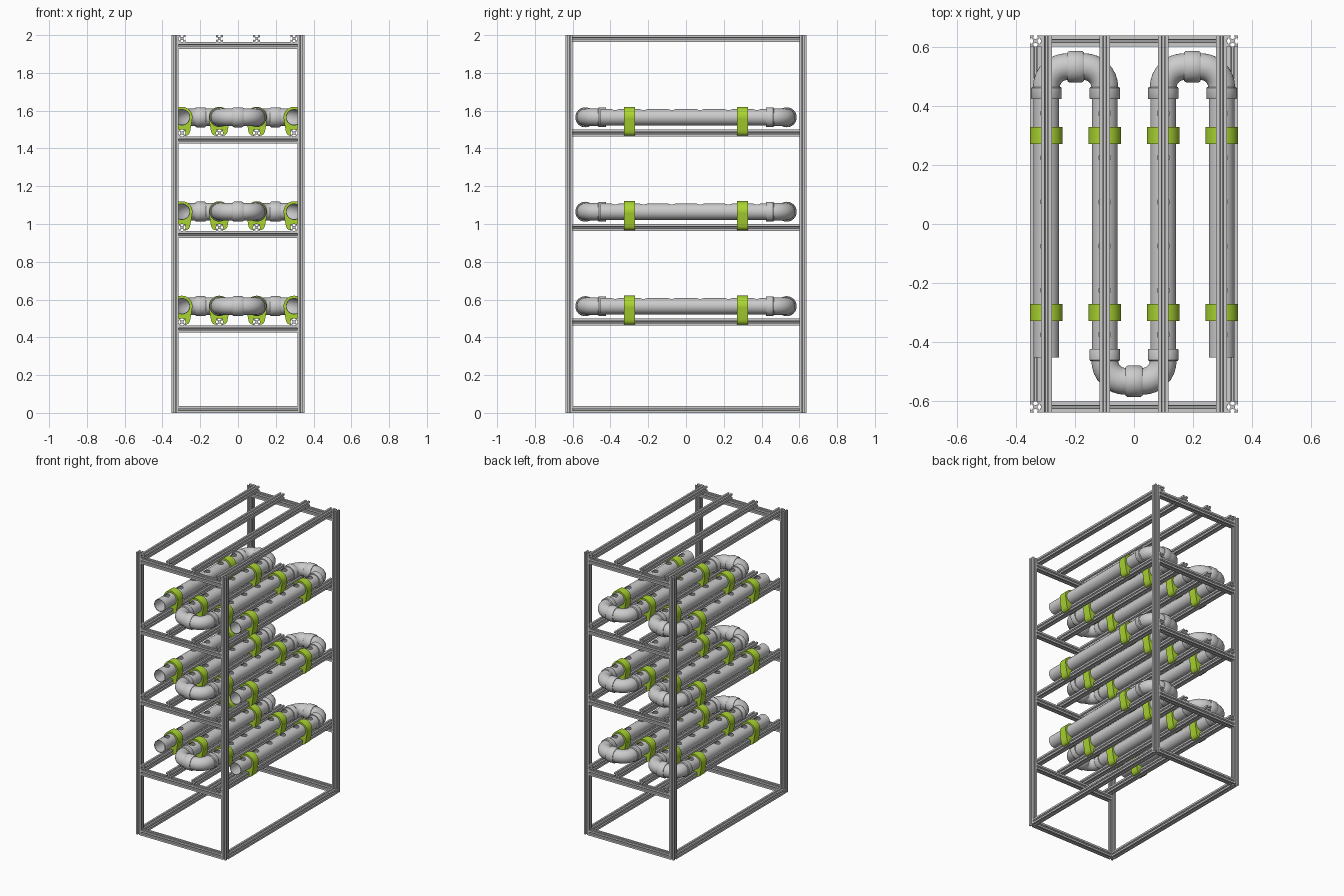
import bpy, bmesh
from math import sin, cos, pi, radians

if "Cube" in bpy.data.objects:
    bpy.data.objects.remove(bpy.data.objects["Cube"])

H = 0.0185            # half width of the slotted bar
PX, PY = 0.334, 0.62  # post centres
XS = [-0.297, -0.099, 0.099, 0.297]   # rail and pipe columns
LEVELS = [0.5, 1.0, 1.5]              # shelf tops
PIPE_UP = 0.065                       # pipe axis above shelf top
R = 0.0435                            # pipe radius

lime = bpy.data.materials.new("lime")
lime.diffuse_color = (0.40, 0.66, 0.03, 1)
lime.use_nodes = True
lime.node_tree.nodes["Principled BSDF"].inputs["Base Color"].default_value = lime.diffuse_color


def finish(name, bm, smooth=False, mat=None):
    bmesh.ops.recalc_face_normals(bm, faces=bm.faces)
    me = bpy.data.meshes.new(name)
    bm.to_mesh(me)
    bm.free()
    ob = bpy.data.objects.new(name, me)
    bpy.context.collection.objects.link(ob)
    if mat:
        me.materials.append(mat)
    if smooth:
        smooth_shade(ob)
    return ob


def smooth_shade(ob):
    bpy.ops.object.select_all(action='DESELECT')
    ob.select_set(True)
    bpy.context.view_layer.objects.active = ob
    bpy.ops.object.shade_smooth_by_angle(angle=radians(35))


def prism(name, pts, length, **kw):
    """Extrude an xz outline along y, centred."""
    bm = bmesh.new()
    f = bm.faces.new([bm.verts.new((x, -length / 2, z)) for x, z in pts])
    ext = bmesh.ops.extrude_face_region(bm, geom=[f])
    vs = [v for v in ext["geom"] if isinstance(v, bmesh.types.BMVert)]
    bmesh.ops.translate(bm, vec=(0, length, 0), verts=vs)
    return finish(name, bm, **kw)


def bridge(bm, a, b):
    n = len(a)
    for i in range(n):
        bm.faces.new((a[i], a[(i + 1) % n], b[(i + 1) % n], b[i]))


def lathe(name, profile, n=32, **kw):
    """Revolve a closed (y, radius) profile around the y axis."""
    bm = bmesh.new()
    rings = [[bm.verts.new((r * cos(2 * pi * i / n), y, r * sin(2 * pi * i / n)))
              for i in range(n)] for y, r in profile]
    for k in range(len(rings)):
        bridge(bm, rings[k - 1], rings[k])
    return finish(name, bm, smooth=True, **kw)


def place(src, loc, rot=(0, 0, 0)):
    ob = src.copy()
    ob.location, ob.rotation_euler = loc, rot
    bpy.context.collection.objects.link(ob)
    return ob


def drop(*obs):
    for ob in obs:
        bpy.data.objects.remove(ob)


# slotted bar section: one side, turned four times
side = [(H, H), (H, .0055), (H - .0025, .0055), (H - .0025, .0115), (.0075, .0035),
        (.0075, -.0035), (H - .0025, -.0115), (H - .0025, -.0055), (H, -.0055)]
section = []
for q in range(4):
    c, s = round(cos(-q * pi / 2)), round(sin(-q * pi / 2))
    section += [(x * c - z * s, x * s + z * c) for x, z in side]

# frame
post = prism("post", section, 2.0)
cross = prism("cross_bar", section, 2 * (PX - H))
base = prism("base_side_bar", section, 2 * (PY - H))
rail = prism("shelf_rail", section, 2 * (PY + H))
for sx in (-1, 1):
    place(base, (sx * PX, 0, H))
    for sy in (-1, 1):
        place(post, (sx * PX, sy * PY, 1), (pi / 2, 0, 0))
for sy in (-1, 1):
    for z in [H] + [t - 3 * H for t in LEVELS + [2.0]]:
        place(cross, (0, sy * PY, z), (0, 0, pi / 2))
for t in LEVELS + [2.0]:
    for x in XS:
        place(rail, (x, 0, t - H))
drop(post, cross, base, rail)

# pipe with six planting holes along the top
L = 0.453
pipe = lathe("pipe", [(-L, R), (L, R), (L, R - .004), (-L, R - .004)], 40)
bm = bmesh.new()
for i in range(6):
    g = bmesh.ops.create_cone(bm, cap_ends=True, segments=24, radius1=.02, radius2=.02, depth=.06)
    bmesh.ops.translate(bm, vec=(0, -0.375 + 0.15 * i, .05), verts=g["verts"])
cutter = finish("hole_cutter", bm)
cutter.hide_render = True
mod = pipe.modifiers.new("holes", 'BOOLEAN')
mod.object, mod.operation, mod.solver = cutter, 'DIFFERENCE', 'EXACT'
deps = bpy.context.evaluated_depsgraph_get()
cut_mesh = bpy.data.meshes.new_from_object(pipe.evaluated_get(deps))
pipe.modifiers.clear()
pipe.data = cut_mesh
drop(cutter)
smooth_shade(pipe)

# U bend: two elbows swept as one tube in the xy plane, opening toward -y
half, rb, y0, rt = 0.099, 0.07, 0.463, 0.0455
path = [(-half, y0 - .03, 0, 1)]
for i in range(9):
    a = i / 8 * pi / 2
    path.append((-half + rb - rb * cos(a), y0 + rb * sin(a), sin(a), cos(a)))
path += [(-x, y, tx, -ty) for x, y, tx, ty in reversed(path)]
bm = bmesh.new()
rings = []
for x, y, tx, ty in path:
    rings.append([bm.verts.new((x - ty * rt * cos(a), y + tx * rt * cos(a), rt * sin(a)))
                  for a in [2 * pi * k / 32 for k in range(32)]])
for a, b in zip(rings, rings[1:]):
    bridge(bm, a, b)
bend = finish("u_bend", bm, smooth=True)

# sockets on the pipe ends and coupling between elbows
socket = lathe("bend_socket", [(-.021, .043), (-.021, .050), (-.018, .052), (.016, .052),
                               (.021, .048), (.021, .043)])
coupling = lathe("bend_coupling", [(-.028, .044), (-.028, .049), (-.022, .053),
                                   (.022, .053), (.028, .049), (.028, .044)])

# clamp: ring round the pipe and saddle gripping the rail
ring = lathe("clamp_ring", [(-.029, .0555), (.029, .0555), (.029, R), (-.029, R)], 40, mat=lime)
right = [(H, -.065), (H, -.0965), (.027, -.0965), (.036, -.091), (.042, -.081),
         (.045, -.068), (.049, -.045), (.0545, -.011)]
arc = [(.048 * cos(a), .048 * sin(a)) for a in [-radians(12 + 156 * k / 16) for k in range(17)]]
saddle = prism("clamp_saddle", right + arc + [(-x, z) for x, z in reversed(right)], .058,
               smooth=True, mat=lime)

# lay out the serpentine on every shelf
for t in LEVELS:
    z = t + PIPE_UP
    for x in XS:
        place(pipe, (x, 0, z))
        for y in (-0.3, 0.3):
            place(ring, (x, y, z))
            place(saddle, (x, y, z))
    for xm, s in ((-0.198, 1), (0.198, 1), (0, -1)):
        turn = (0, 0, 0 if s > 0 else pi)
        place(bend, (xm, 0, z), turn)
        place(coupling, (xm, s * (y0 + rb), z), (0, 0, pi / 2))
        for dx in (-half, half):
            place(socket, (xm + dx, s * 0.444, z), turn)
drop(pipe, bend, socket, coupling, ring, saddle)
